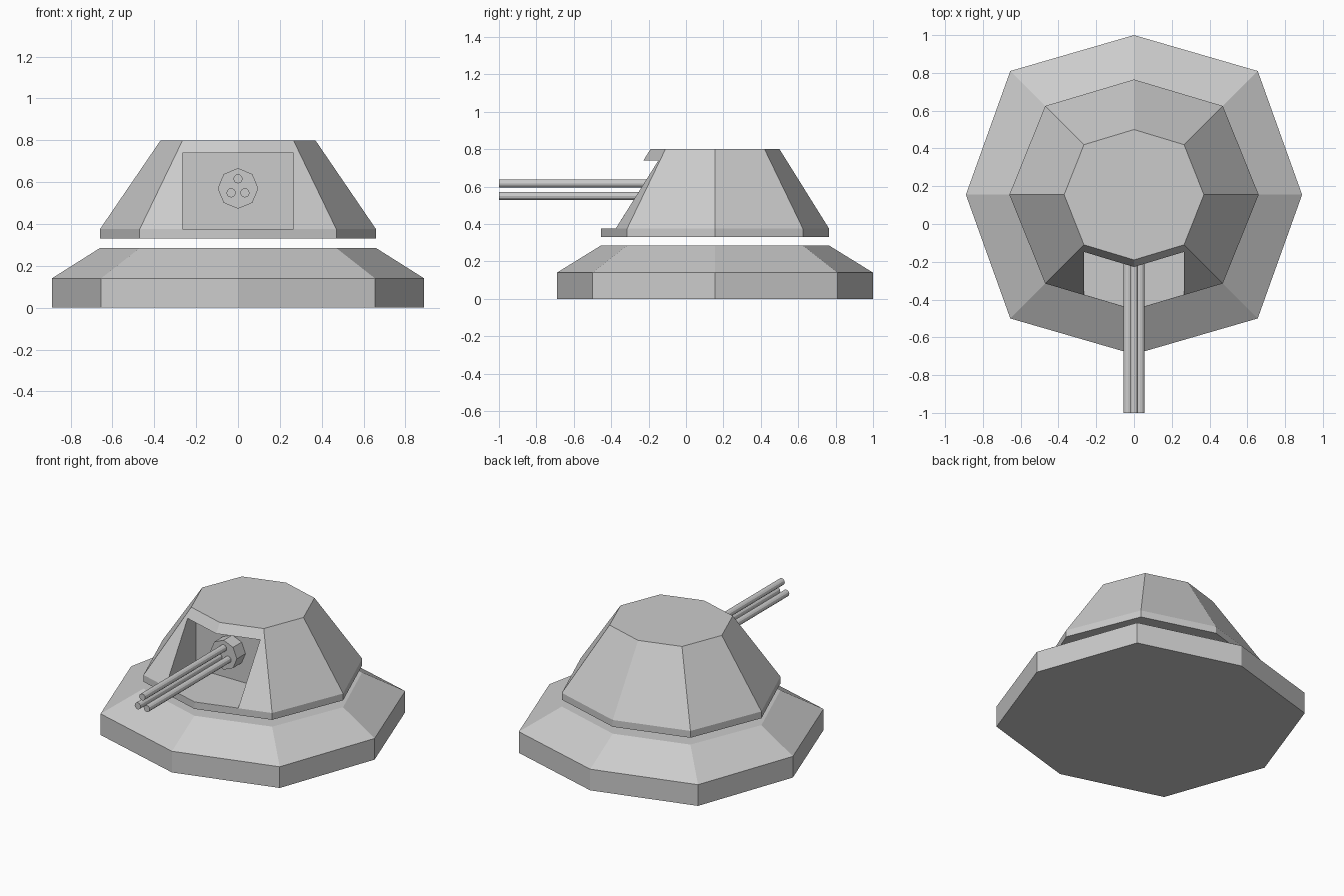
import bpy, bmesh, math
from mathutils import Matrix

if "Cube" in bpy.data.objects:
    bpy.data.objects.remove(bpy.data.objects["Cube"])

CY = 0.155  # centre of the octagons along y


def add_object(name, bm):
    bmesh.ops.recalc_face_normals(bm, faces=bm.faces)
    me = bpy.data.meshes.new(name)
    bm.to_mesh(me)
    bm.free()
    ob = bpy.data.objects.new(name, me)
    bpy.context.collection.objects.link(ob)
    return ob


def octagon_stack(name, levels):
    """Loft slightly irregular octagons; level = (half width, diagonal, half depth, z)."""
    bm = bmesh.new()
    rings = []
    for a, d, b, z in levels:
        pts = [(a, 0), (d, d), (0, b), (-d, d), (-a, 0), (-d, -d), (0, -b), (d, -d)]
        rings.append([bm.verts.new((x, y + CY, z)) for x, y in pts])
    for lo, hi in zip(rings, rings[1:]):
        for i in range(8):
            j = (i + 1) % 8
            bm.faces.new((lo[i], lo[j], hi[j], hi[i]))
    bm.faces.new(rings[0][::-1])
    bm.faces.new(rings[-1])
    return add_object(name, bm)


def rod(name, x, z, radius, sides, y0, y1):
    """Capped prism running along y."""
    bm = bmesh.new()
    bmesh.ops.create_cone(bm, cap_ends=True, segments=sides, radius1=radius,
                          radius2=radius, depth=y1 - y0)
    bm.transform(Matrix.Translation((x, (y0 + y1) / 2, z))
                 @ Matrix.Rotation(math.pi / 2, 4, 'X'))
    return add_object(name, bm)


# Ground base and the turret floating just above it
octagon_stack("base", [(0.89, 0.655, 0.845, 0), (0.89, 0.655, 0.845, 0.14),
                       (0.66, 0.47, 0.61, 0.285)])
turret = octagon_stack("turret", [(0.66, 0.47, 0.61, 0.33), (0.66, 0.47, 0.61, 0.375),
                                  (0.37, 0.265, 0.345, 0.80)])

# Gun opening cut into the front
bm = bmesh.new()
bmesh.ops.create_cube(bm, size=1)
bm.transform(Matrix.Translation((0, -0.43, 0.558))
             @ Matrix.Diagonal((0.53, 0.74, 0.364, 1)))
cutter = add_object("opening_cutter", bm)
cutter.hide_render = True
mod = turret.modifiers.new("opening", 'BOOLEAN')
mod.operation = 'DIFFERENCE'
mod.solver = 'EXACT'
mod.object = cutter
bpy.context.view_layer.objects.active = turret
bpy.ops.object.modifier_apply(modifier=mod.name)
bpy.data.objects.remove(cutter)

# Gun mount and three barrels
rod("gun_mount", 0, 0.57, 0.097, 8, -0.15, -0.055)
for i, (x, z) in enumerate([(0, 0.616), (-0.033, 0.549), (0.033, 0.549)]):
    rod(f"barrel_{i + 1}", x, z, 0.022, 12, -1.0, -0.14)
